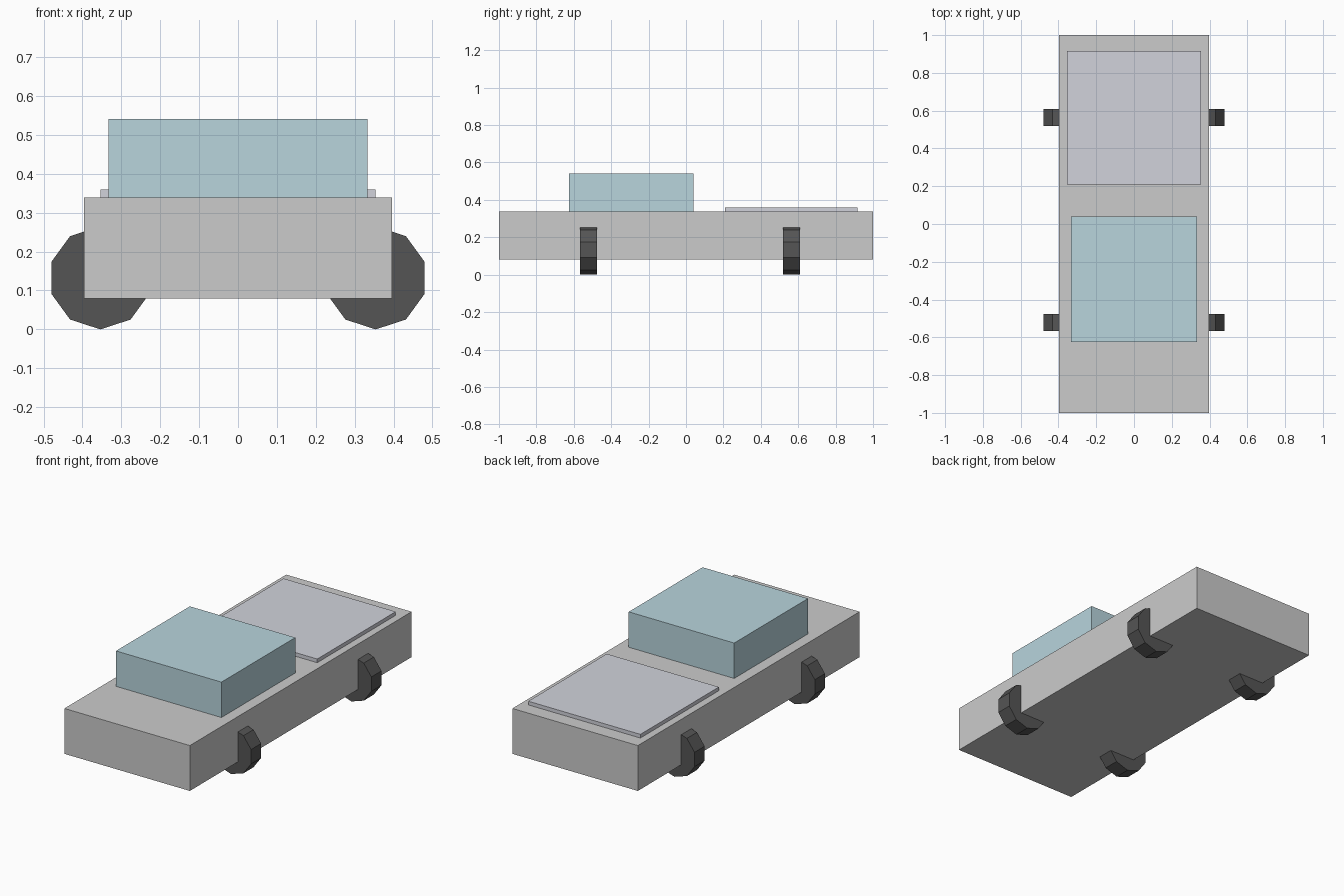
import bpy
import math

if "Cube" in bpy.data.objects:
    bpy.data.objects.remove(bpy.data.objects["Cube"])


def material(name, rgb):
    m = bpy.data.materials.new(name)
    m.diffuse_color = (*rgb, 1)
    m.use_nodes = True
    m.node_tree.nodes["Principled BSDF"].inputs["Base Color"].default_value = m.diffuse_color
    return m


def box(name, width, y0, y1, z0, z1, mat=None):
    """Box centred on x = 0 between the given y and z limits."""
    bpy.ops.mesh.primitive_cube_add(size=1, location=(0, (y0 + y1) / 2, (z0 + z1) / 2))
    ob = bpy.context.object
    ob.name = name
    ob.scale = (width, y1 - y0, z1 - z0)
    bpy.ops.object.transform_apply(location=False, rotation=False, scale=True)
    if mat:
        ob.data.materials.append(mat)
    return ob


glass = material("cabin_blue", (0.48, 0.66, 0.72))
panel = material("panel_grey_blue", (0.64, 0.65, 0.71))
rubber = material("wheel_black", (0.09, 0.09, 0.09))

# Main slab, cabin block and raised rear panel
box("body", 0.792, -1, 1, 0.08, 0.339)
box("cabin", 0.666, -0.625, 0.041, 0.339, 0.541, glass)
box("rear_panel", 0.708, 0.209, 0.917, 0.339, 0.36, panel)

# Ten-sided wheels with their axles along y, a vertex pointing straight down
R = 0.1325
for end, y in (("front", -0.522), ("rear", 0.563)):
    for side, sx in (("left", -1), ("right", 1)):
        bpy.ops.mesh.primitive_cylinder_add(
            vertices=10, radius=R, depth=0.091,
            location=(sx * 0.354, y, R), rotation=(math.pi / 2, 0, 0))
        wheel = bpy.context.object
        wheel.name = f"{end}_{side}_wheel"
        wheel.data.materials.append(rubber)
